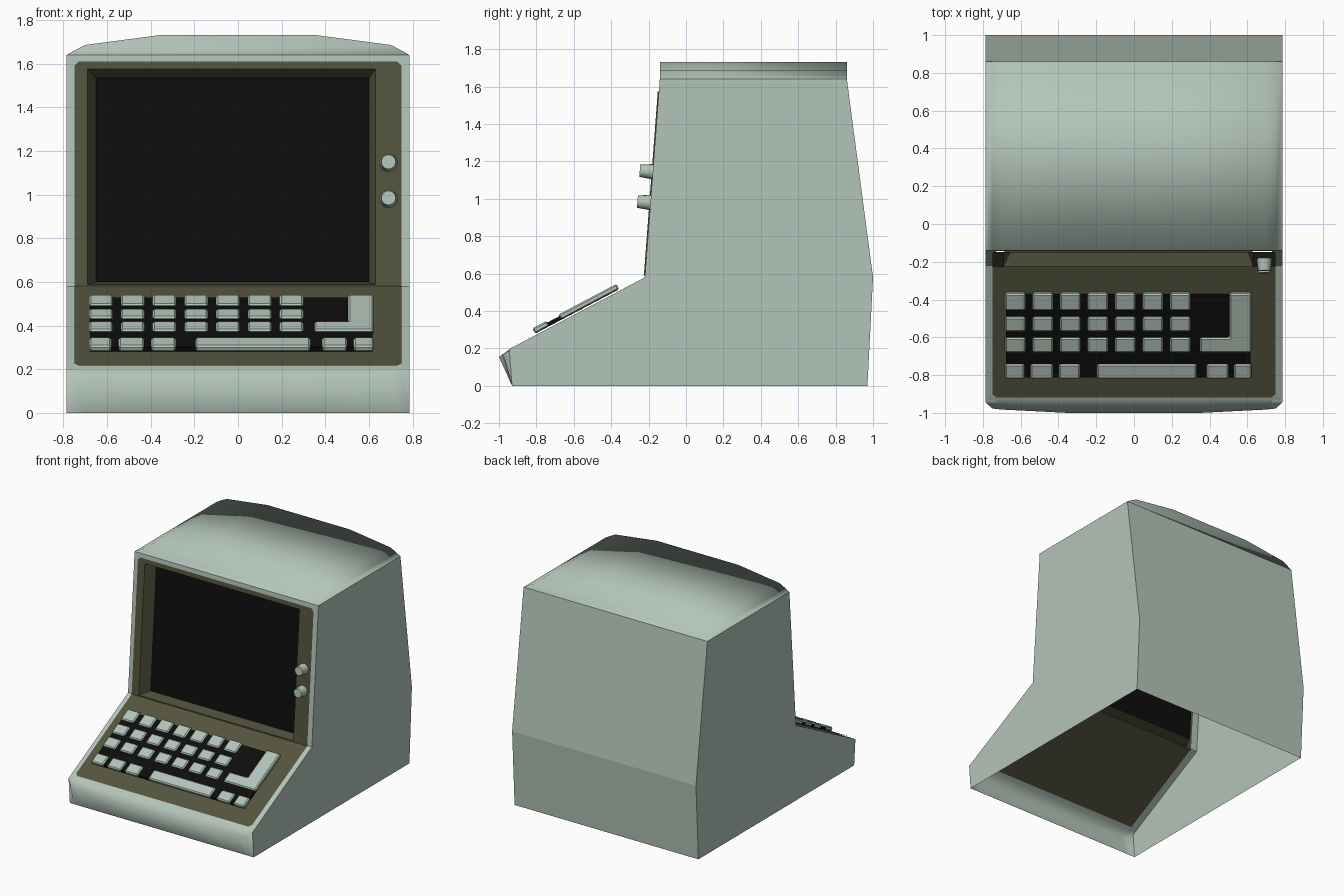
import bpy, bmesh
from mathutils import Vector

if "Cube" in bpy.data.objects:
    bpy.data.objects.remove(bpy.data.objects["Cube"])


def material(name, r, g, b):
    m = bpy.data.materials.new(name)
    m.diffuse_color = (r, g, b, 1)
    m.use_nodes = True
    m.node_tree.nodes["Principled BSDF"].inputs["Base Color"].default_value = m.diffuse_color
    return m


SAGE = material("pale sage plastic", 0.45, 0.555, 0.485)
OLIVE = material("dark olive panel", 0.088, 0.088, 0.047)
BLACK = material("black", 0.004, 0.004, 0.004)

W = 0.785                                   # half width of the case
SLOPE = 0.528
N_SLOPE = Vector((0, -SLOPE, 1)).normalized()
N_FACE = Vector((0, -1, 0.0755)).normalized()


def slope_z(y):
    return 0.58 + (y + 0.22) * SLOPE


def slope_pt(x, y, h):
    """Point at height h above the keyboard slope, seen at x, y from above."""
    base = y - N_SLOPE.y * h
    return Vector((x, base, slope_z(base))) + N_SLOPE * h


def face_pt(x, z, h=0.0):
    """Point on the upright front face, h out of it."""
    return Vector((x, -0.22 + (z - 0.58) * 0.0755, z)) + N_FACE * h


def mesh_object(name, verts, faces, mat, facing=None, smooth=False):
    bm = bmesh.new()
    vs = [bm.verts.new(v) for v in verts]
    for f in faces:
        ids = list(dict.fromkeys(f))
        bm.faces.new([vs[i] for i in ids])
    bmesh.ops.remove_doubles(bm, verts=bm.verts, dist=1e-5)
    bmesh.ops.recalc_face_normals(bm, faces=bm.faces)
    if facing:
        total = sum((f.normal * f.calc_area() for f in bm.faces), Vector())
        if total.dot(Vector(facing)) < 0:
            bmesh.ops.reverse_faces(bm, faces=bm.faces)
    for f in bm.faces:
        f.smooth = smooth
    me = bpy.data.meshes.new(name)
    bm.to_mesh(me)
    bm.free()
    me.materials.append(mat)
    ob = bpy.data.objects.new(name, me)
    bpy.context.collection.objects.link(ob)
    return ob


def loft(name, sections, mat, facing, caps=()):
    """Smooth sheet through equal-length sections, with optional caps along it."""
    n = len(sections[0])
    verts = [p for s in sections for p in s]
    faces = [(i * n + j, i * n + j + 1, (i + 1) * n + j + 1, (i + 1) * n + j)
             for i in range(len(sections) - 1) for j in range(n - 1)]
    for c in caps:
        faces.append([i * n + c for i in range(len(sections))])
    return mesh_object(name, verts, faces, mat, facing, True)


# Case: two flat sides, sloping back, and a narrow rim around the front panel
side = [(-0.93, 0), (-0.945, 0.197), (-0.22, 0.58), (-0.14, 1.64),
        (0.86, 1.64), (1.0, 0.58), (0.97, 0)]
k = len(side)
verts = [(x, y, z) for x in (-W, W) for y, z in side]
faces = [range(k), range(k, 2 * k)]
faces += [(i, i + 1, k + i + 1, k + i) for i in (4, 5)]
for first, s in ((0, -1), (k, 1)):
    b = len(verts)
    verts += [(s * 0.73, y, z) for y, z in side[1:4]]
    faces += [(first + 1 + i, first + 2 + i, b + 1 + i, b + i) for i in (0, 1)]
b = len(verts)
verts += [face_pt(x, z) for x, z in ((-0.73, 1.6), (0.73, 1.6), (0.73, 1.64), (-0.73, 1.64))]
faces.append(range(b, b + 4))
mesh_object("case", verts, faces, SAGE)

# Arched hood on top and bulging front lip: x, hood bulge, lip bulge
half = [(W, 0, 0), (0.75, 0.22, 0.58), (0.7, 0.5, 0.68), (0.35, 1, 1)]
stations = [(-x, t, l) for x, t, l in half] + half[::-1]
loft("hood", [[(x, -0.14, 1.64 + 0.092 * t), (x, 0.86, 1.64 + 0.092 * t)]
              for x, t, l in stations], SAGE, (0, 0, 1), caps=(0, 1))
loft("front_lip", [[(x * 0.93, -0.9, slope_z(-0.9)), (x, -0.93, 0.205),
                    (x, -0.945 - 0.055 * l, 0.19 - 0.035 * l), (x, -0.93, 0)]
                   for x, t, l in stations], SAGE, (0, -1, 0))

# Olive panel: keyboard deck, upright surround and recessed bezel
P = 0.006
outer = [(-0.75, 0.58), (0.75, 0.58), (0.75, 1.59), (0.73, 1.61), (-0.73, 1.61), (-0.75, 1.59)]
opening = [(-0.69, 0.588), (0.63, 0.588), (0.63, 1.575), (-0.69, 1.575)]
inner = [(-0.65, 0.605), (0.6, 0.605), (0.6, 1.54), (-0.65, 1.54)]
verts = [face_pt(x, z, P) for x, z in outer + opening]
verts += [face_pt(x, z, -0.08) for x, z in inner]
link = [6, 7, 8, 8, 9, 9]
faces = [(i, (i + 1) % 6, link[(i + 1) % 6], link[i]) for i in range(6)]
faces += [(6 + i, 6 + (i + 1) % 4, 10 + (i + 1) % 4, 10 + i) for i in range(4)]
verts += [slope_pt(x, y, P) for x, y in
          ((-0.75, -0.9), (-0.73, -0.918), (0.73, -0.918), (0.75, -0.9))]
faces.append((0, 14, 15, 16, 17, 1))
mesh_object("front_panel", verts, faces, OLIVE, (0, -1, 0.3))

# Screen
mesh_object("screen", [face_pt(x, z, -0.08) for x, z in inner], [range(4)], BLACK, (0, -1, 0))


# Keyboard: black bed with raised keys
def prism(name, outline, low, high, mat, bevel=0.0):
    n = len(outline)
    # straight sides, perpendicular to the slope
    verts = [slope_pt(x, y, high) - N_SLOPE * (high - h)
             for h in (low, high) for x, y in outline]
    faces = [range(n), range(n, 2 * n)]
    faces += [(i, (i + 1) % n, n + (i + 1) % n, n + i) for i in range(n)]
    ob = mesh_object(name, verts, faces, mat)
    if bevel:
        m = ob.modifiers.new("worn_edges", 'BEVEL')
        m.width = bevel
        m.segments = 1
    return ob


def rect(x0, x1, y0, y1):
    return [(x0, y0), (x1, y0), (x1, y1), (x0, y1)]


LOW, TOP = 0.008, 0.04
prism("key_bed", rect(-0.677, 0.617, -0.812, -0.38), LOW, 0.03, BLACK)
for r, (y0, y1) in enumerate([(-0.46, -0.372), (-0.572, -0.495), (-0.683, -0.605)]):
    for c in range(7):
        x = -0.628 + 0.1455 * c
        prism(f"key_{r}_{c}", rect(x - 0.054, x + 0.054, y0, y1), LOW, TOP, SAGE, 0.008)
for i, (x0, x1) in enumerate([(-0.682, -0.58), (-0.547, -0.43), (-0.398, -0.285),
                              (0.385, 0.5), (0.53, 0.622)]):
    prism(f"bottom_key_{i}", rect(x0, x1, -0.822, -0.745), LOW, TOP, SAGE, 0.008)
prism("space_bar", rect(-0.195, 0.332, -0.822, -0.745), LOW, TOP, SAGE, 0.008)
prism("return_key", [(0.35, -0.683), (0.622, -0.683), (0.622, -0.372), (0.505, -0.372),
                     (0.505, -0.605), (0.35, -0.605)], LOW, TOP, SAGE, 0.008)

# Two control knobs beside the screen
for i, z in enumerate((1.145, 0.98)):
    bpy.ops.mesh.primitive_cone_add(vertices=16, radius1=0.041, radius2=0.033, depth=0.07,
                                    location=face_pt(0.69, z, 0.035))
    knob = bpy.context.object
    knob.name = f"knob_{i}"
    knob.rotation_euler = N_FACE.to_track_quat('Z', 'Y').to_euler()
    knob.data.materials.append(SAGE)
    bpy.ops.object.shade_smooth_by_angle()
